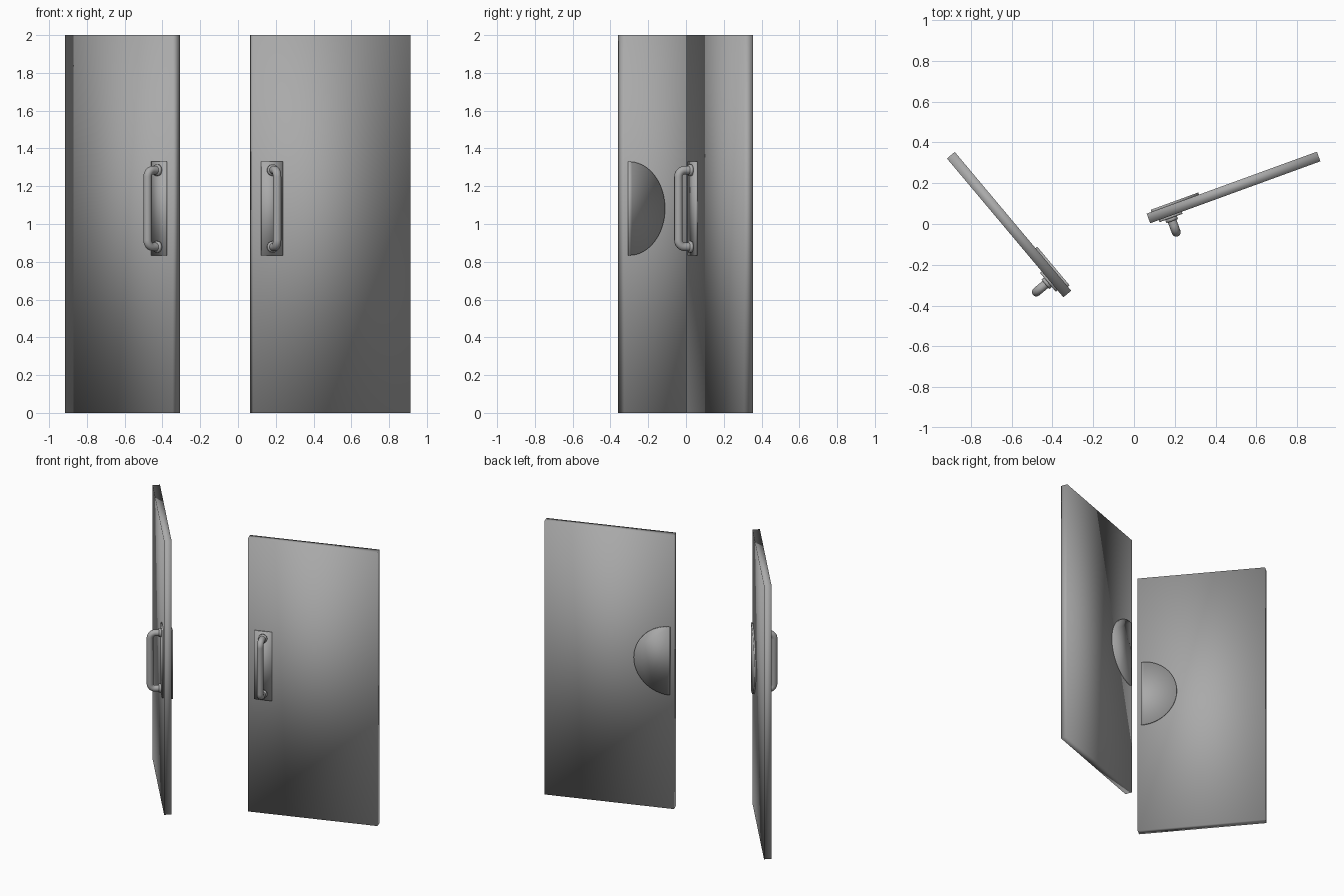
import bpy, bmesh
from math import sin, cos, pi, radians
from mathutils import Matrix, Vector

if "Cube" in bpy.data.objects:
    bpy.data.objects.remove(bpy.data.objects["Cube"])

L, T, H = 0.888, 0.05, 2.0          # door leaf
ZC = 1.082                          # handle height

metal = bpy.data.materials.new("dark_grey")
metal.diffuse_color = (0.4, 0.4, 0.4, 1)
metal.use_nodes = True
metal.node_tree.nodes["Principled BSDF"].inputs["Base Color"].default_value = metal.diffuse_color


def finish(ob, frame):
    # original is smooth shaded over every edge
    ob.matrix_world = frame
    ob.data.materials.clear()
    ob.data.materials.append(metal)
    for p in ob.data.polygons:
        p.use_smooth = True


def mesh_object(name, bm):
    bmesh.ops.recalc_face_normals(bm, faces=bm.faces)
    me = bpy.data.meshes.new(name)
    bm.to_mesh(me)
    bm.free()
    ob = bpy.data.objects.new(name, me)
    bpy.context.collection.objects.link(ob)
    return ob


def box(name, size, loc, frame):
    bm = bmesh.new()
    bmesh.ops.create_cube(bm, size=1, matrix=Matrix.Translation(loc) @ Matrix.Diagonal((*size, 1)))
    finish(mesh_object(name, bm), frame)


def half_disc(name, x0, side, y0, y1, r, frame):
    bm = bmesh.new()
    n = 40
    vs = [bm.verts.new((x0 + side * r * cos(a), y0, ZC + r * sin(a)))
          for a in (-pi / 2 + pi * i / n for i in range(n + 1))]
    f = bm.faces.new(vs)
    ex = bmesh.ops.extrude_face_region(bm, geom=[f], use_keep_orig=True)
    bmesh.ops.translate(bm, vec=(0, y1 - y0, 0),
                        verts=[v for v in ex["geom"] if isinstance(v, bmesh.types.BMVert)])
    finish(mesh_object(name, bm), frame)


def grip(name, x, frame):
    # bent bar: post, rounded corner, long bar, rounded corner, post
    half, yo, yi, rc = 0.203, -0.110, -0.03, 0.035
    upper = [(yi, half)]
    for i in range(9):
        a = pi / 2 * i / 8
        upper.append((yo + rc - rc * sin(a), half - rc + rc * cos(a)))
    path = upper + [(y, -z) for y, z in reversed(upper)]
    cu = bpy.data.curves.new(name, 'CURVE')
    cu.dimensions, cu.bevel_depth, cu.bevel_resolution = '3D', 0.022, 6
    sp = cu.splines.new('POLY')
    sp.points.add(len(path) - 1)
    for p, (y, z) in zip(sp.points, path):
        p.co = (x, y, ZC + z, 1)
    ob = bpy.data.objects.new(name, cu)
    bpy.context.collection.objects.link(ob)
    bpy.ops.object.select_all(action='DESELECT')
    ob.select_set(True)
    bpy.context.view_layer.objects.active = ob
    bpy.ops.object.convert(target='MESH')
    finish(bpy.context.object, frame)


def collar(name, x, z, frame):
    bm = bmesh.new()
    bmesh.ops.create_cone(bm, cap_ends=True, segments=32, radius1=0.03, radius2=0.03, depth=0.018,
                          matrix=Matrix.Translation((x, -0.043, z)) @ Matrix.Rotation(pi / 2, 4, 'X'))
    finish(mesh_object(name, bm), frame)


def door(label, centre, angle, side):
    # side = direction from the free edge towards the hinge along local x
    frame = Matrix.Translation(Vector((*centre, 0))) @ Matrix.Rotation(radians(angle), 4, 'Z')
    at = lambda s: side * (s - L / 2)
    box(label + "_door_leaf", (L, T, H), (0, 0, H / 2), frame)
    box(label + "_pull_plate", (0.12, 0.014, 0.5), (at(0.105), -0.029, ZC), frame)
    grip(label + "_pull_handle", at(0.105), frame)
    for part, dz in (("upper", 0.203), ("lower", -0.203)):
        collar(f"{label}_{part}_collar", at(0.105), ZC + dz, frame)
    half_disc(label + "_push_plate", at(0.025), side, T / 2 - 0.004, T / 2 + 0.011, 0.248, frame)


door("right", (0.488, 0.179), 20, 1)
door("left", (-0.6125, -0.003), -50, -1)
